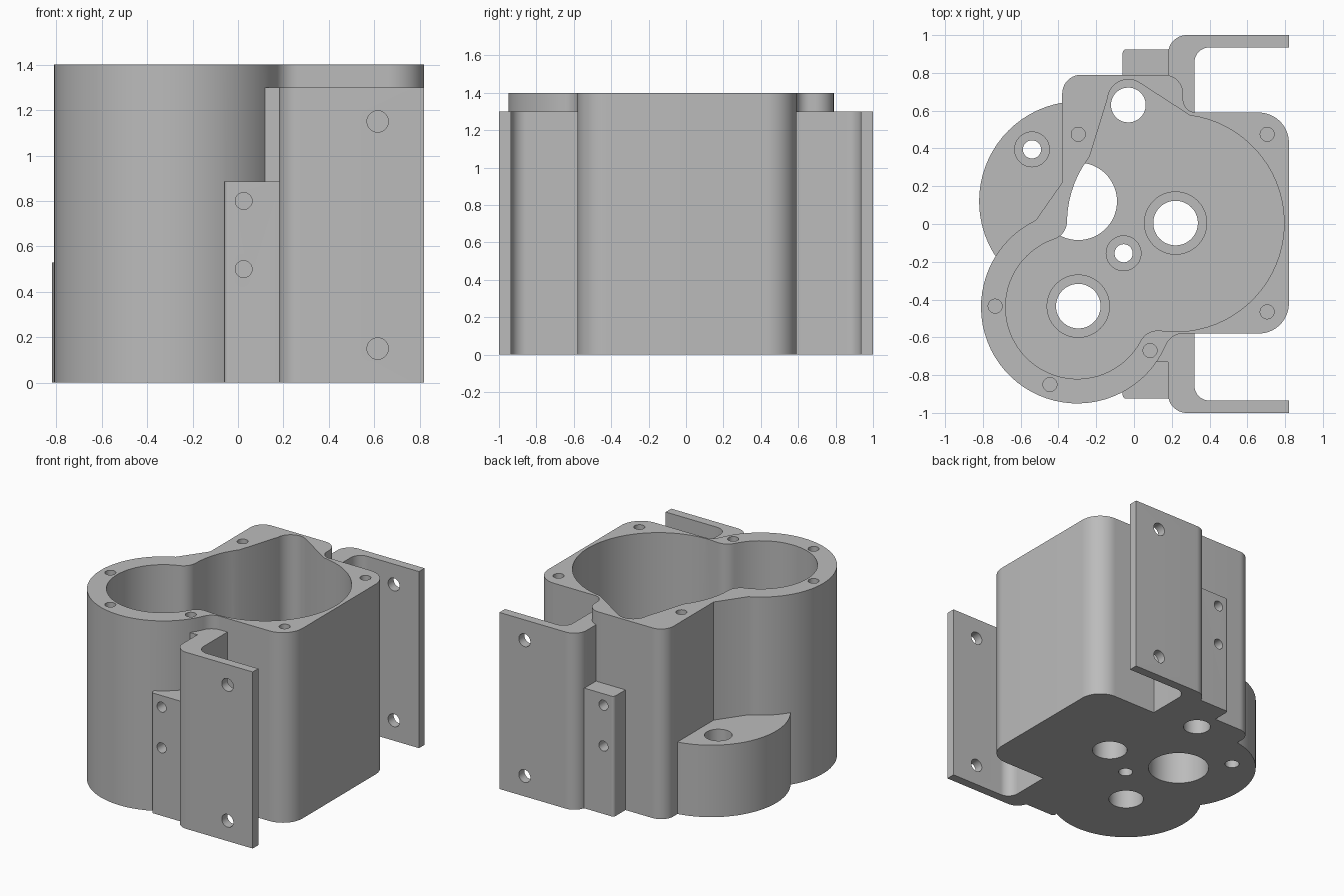
import bpy, bmesh, math
from mathutils import Matrix, Vector

if "Cube" in bpy.data.objects:
    bpy.data.objects.remove(bpy.data.objects["Cube"])

metal = bpy.data.materials.new("cast grey")
metal.use_nodes = True
GREY = (0.5, 0.5, 0.5, 1)
metal.diffuse_color = GREY
metal.node_tree.nodes["Principled BSDF"].inputs["Base Color"].default_value = GREY


def arc(cx, cy, r, a0, a1):
    """Points of an arc, angles in degrees."""
    n = max(4, int(abs(a1 - a0) / 5))
    steps = [math.radians(a0 + (a1 - a0) * i / n) for i in range(n + 1)]
    return [(cx + r * math.cos(t), cy + r * math.sin(t)) for t in steps]


def prism(name, profile, z0, z1):
    """Extrude a counter-clockwise profile between two heights."""
    bm = bmesh.new()
    face = bm.faces.new([bm.verts.new((x, y, z0)) for x, y in profile])
    top = bmesh.ops.extrude_face_region(bm, geom=[face])["geom"]
    moved = [v for v in top if isinstance(v, bmesh.types.BMVert)]
    bmesh.ops.translate(bm, verts=moved, vec=(0, 0, z1 - z0))
    bmesh.ops.recalc_face_normals(bm, faces=bm.faces)
    mesh = bpy.data.meshes.new(name)
    bm.to_mesh(mesh)
    bm.free()
    obj = bpy.data.objects.new(name, mesh)
    bpy.context.scene.collection.objects.link(obj)
    return obj


def cylinder(name, x, y, r, z0, z1):
    return prism(name, arc(x, y, r, 0, 360)[:-1], z0, z1)


def cross_hole(name, x, z, r, y0, y1):
    """A cylinder running along y."""
    obj = cylinder(name, 0, 0, r, -max(y0, y1), -min(y0, y1))
    obj.data.transform(Matrix.Translation(Vector((x, 0, z))) @ Matrix.Rotation(math.pi / 2, 4, 'X'))
    return obj


def mirrored(profile, side):
    return profile if side > 0 else [(x, -y) for x, y in reversed(profile)]


# Main body outline: boxy right end, stepped back, round front-left lobe
body = (arc(.66, -.42, .16, -90, 0) + arc(.66, .43, .16, 0, 90)
        + arc(.33, .66, .07, 270, 180) + arc(.16, .69, .1, 0, 90)
        + arc(-.28, .69, .1, 90, 180) + [(-.38, .22)]
        + arc(-.3, -.44, .51, 115.6, 336.8) + arc(.261, -.68, .1, 156.8, 90)[1:])
housing = prism("gearbox_housing", body, 0, 1.4)

# Low round pad, and the filler beside the front bracket
adds = [cylinder("side_pad", -.29, .12, .53, 0, .53),
        prism("front_filler", [(.08, -.73), (.2, -.73), (.2, -.6), (.08, -.6)], 0, 1.3)]

# Mounting brackets and tabs on the front and back
bracket = ([(.18, .55), (.32, .55)] + arc(.4, .855, .08, 180, 90)
           + [(.82, .935), (.82, 1)] + arc(.28, .9, .1, 90, 180))
tab = [(-.06, .7), (.2, .7), (.2, .925)] + arc(-.04, .905, .02, 90, 180)
cuts = []
for label, side in (("back", 1), ("front", -1)):
    adds.append(prism(label + "_bracket", mirrored(bracket, side), 0, 1.3))
    adds.append(prism(label + "_tab", mirrored(tab, side), 0, .885))
    for z in (.15, 1.15):
        cuts.append(cross_hole("bracket_hole", .615, z, .047, side * .9, side * 1.05))
    for z in (.5, .8):
        cuts.append(cross_hole("tab_hole", .025, z, .037, side * .82, side * 1.05))

# Gear cavity open at the top
FLOOR, LIP = .35, .14
cavity = (arc(.22, .005, .575, -98.1, 82.4) + arc(-.03, .655, .11, 60, 175)
          + arc(.22, .005, .575, 142.3, 179.2) + arc(-.455, .014, .1, -.8, -71.1)[1:]
          + arc(-.3, -.44, .38, 108.9, 332.2)[1:] + arc(.125, -.664, .1, 152.2, 81.9)[1:-1])
cuts.append(prism("cavity", cavity, FLOOR, 1.6))

# Motor opening and shaft hole through the floor
cuts.append(cylinder("motor_opening", -.295, .12, .205, -.1, FLOOR + .05))
cuts.append(cylinder("shaft_hole", -.03, .63, .092, -.1, FLOOR + .02))

# Stepped bearing seats and screw holes: x, y, hole, seat, seat bottom, seat top
for x, y, r, seat, low, high in ((.22, .005, .118, .165, LIP, FLOOR + .02),
                                 (-.295, -.435, .118, .165, LIP, FLOOR + .02),
                                 (-.055, -.155, .048, .092, LIP, FLOOR + .02),
                                 (-.54, .395, .048, .092, .3, .6)):
    cuts.append(cylinder("seat", x, y, seat, low, high))
    cuts.append(cylinder("bore", x, y, r, -.1, low + .02))

# Blind cover screw holes around the rim
for x, y in ((-.295, .475), (.705, .475), (.705, -.465),
             (-.735, -.435), (-.445, -.85), (.085, -.67)):
    cuts.append(cylinder("cover_screw_hole", x, y, .037, 1.15, 1.5))

# Fuse the casting, then cut it
for operation, tools in (('UNION', adds), ('DIFFERENCE', cuts)):
    for tool in tools:
        mod = housing.modifiers.new(tool.name, 'BOOLEAN')
        mod.operation, mod.solver, mod.object = operation, 'EXACT', tool
bpy.context.view_layer.update()
result = bpy.data.meshes.new_from_object(housing.evaluated_get(bpy.context.evaluated_depsgraph_get()))
housing.modifiers.clear()
housing.data = result
for tool in adds + cuts:
    bpy.data.objects.remove(tool)

housing.data.materials.clear()
housing.data.materials.append(metal)
for poly in housing.data.polygons:
    poly.material_index = 0
for obj in bpy.context.selected_objects:
    obj.select_set(False)
housing.select_set(True)
bpy.context.view_layer.objects.active = housing
bpy.ops.object.shade_smooth_by_angle(angle=math.radians(30))
